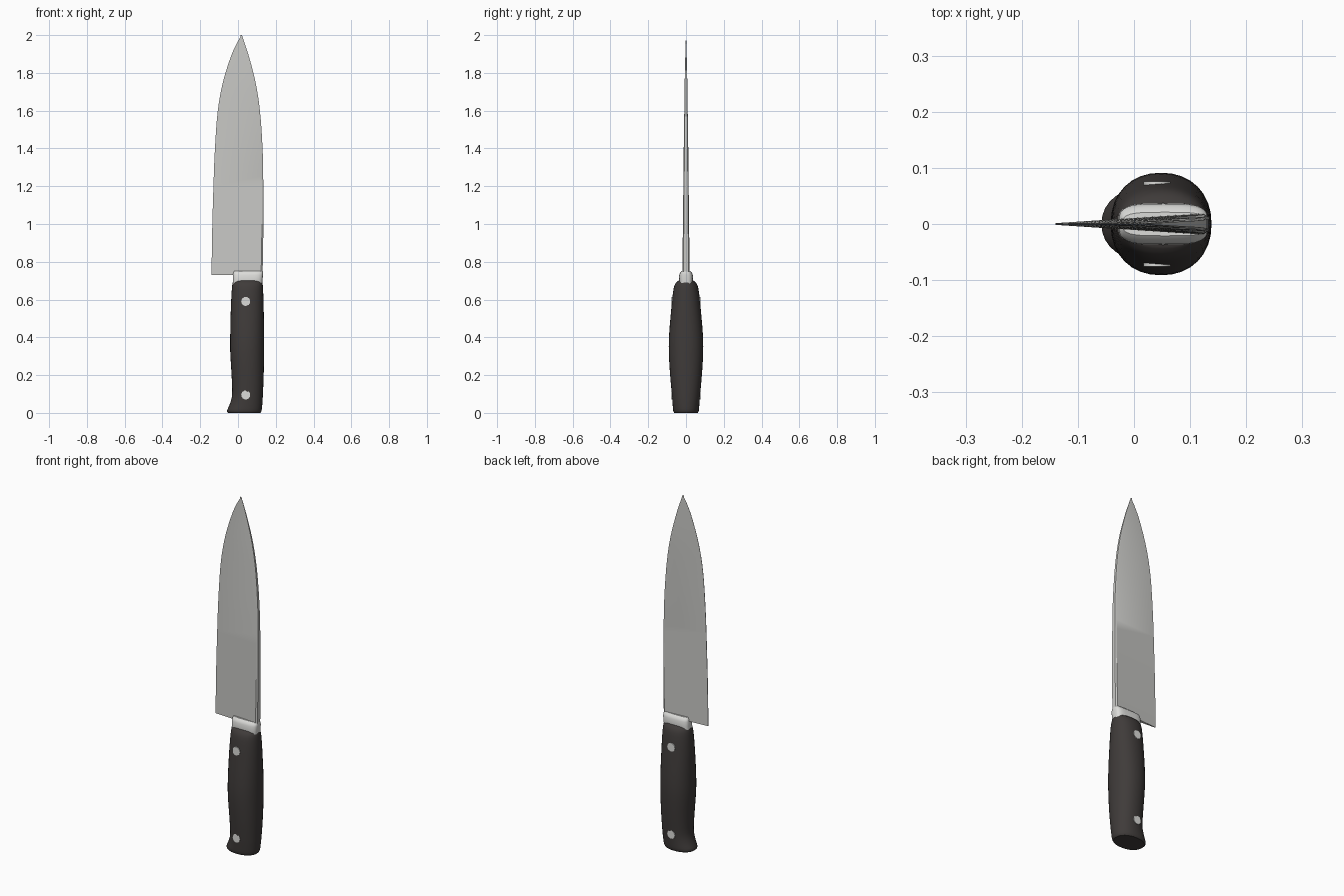
import bpy, bmesh, math
from mathutils import Matrix

cube = bpy.data.objects.get("Cube")
if cube:
    bpy.data.objects.remove(cube, do_unlink=True)


def material(name, color):
    m = bpy.data.materials.new(name)
    m.use_nodes = True
    m.diffuse_color = (*color, 1)
    bsdf = m.node_tree.nodes["Principled BSDF"]
    bsdf.inputs["Base Color"].default_value = (*color, 1)
    return m


blade_steel = material("blade_steel", (0.58, 0.58, 0.56))
bright_steel = material("bright_steel", (0.72, 0.72, 0.70))
dark_grip = material("dark_grip", (0.05, 0.044, 0.042))


def add_object(name, bm, mat, angle=40):
    bmesh.ops.recalc_face_normals(bm, faces=bm.faces)
    mesh = bpy.data.meshes.new(name)
    bm.to_mesh(mesh)
    bm.free()
    mesh.materials.append(mat)
    obj = bpy.data.objects.new(name, mesh)
    bpy.context.collection.objects.link(obj)
    bpy.ops.object.select_all(action='DESELECT')
    obj.select_set(True)
    bpy.context.view_layer.objects.active = obj
    bpy.ops.object.shade_smooth_by_angle(angle=math.radians(angle))
    return obj


def refine(stations, steps):
    """Catmull-Rom subdivision of a list of equal-length tuples."""
    pts = [stations[0], *stations, stations[-1]]
    out = []
    for a, b, c, d in zip(pts, pts[1:], pts[2:], pts[3:]):
        for i in range(steps):
            t = i / steps
            out.append(tuple(
                q + t / 2 * (r - p + t * (2 * p - 5 * q + 4 * r - s + t * (3 * (q - r) + s - p)))
                for p, q, r, s in zip(a, b, c, d)))
    return out + [stations[-1]]


def loft(name, rings, mat, angle=40):
    bm = bmesh.new()
    loops = [[bm.verts.new(p) for p in ring] for ring in rings]
    for low, high in zip(loops, loops[1:]):
        for i in range(len(low)):
            j = (i + 1) % len(low)
            bm.faces.new((low[i], low[j], high[j], high[i]))
    bm.faces.new(loops[0])
    bm.faces.new(loops[-1])
    return add_object(name, bm, mat, angle)


def oval(z, left, right, half, power=1.0, sides=32):
    mid, rad = (left + right) / 2, (right - left) / 2
    ring = []
    for i in range(sides):
        a = math.tau * i / sides
        c, s = math.cos(a), math.sin(a)
        ring.append((mid + rad * math.copysign(abs(c) ** power, c),
                     half * math.copysign(abs(s) ** power, s), z))
    return ring


# Blade: wedge sections (height, cutting edge x, spine x, spine half thickness)
blade = [(0.73, -0.14, 0.13, 0.019), (0.95, -0.137, 0.134, 0.017),
         (1.2, -0.13, 0.134, 0.014), (1.4, -0.122, 0.13, 0.012),
         (1.6, -0.107, 0.116, 0.009), (1.75, -0.08, 0.093, 0.007),
         (1.88, -0.04, 0.06, 0.004), (1.95, -0.01, 0.038, 0.002),
         (2.0, 0.019, 0.021, 0.0005)]


def wedge(z, edge, spine, half):
    return [(edge, -half * 0.08, z), (spine - 0.008, -half, z), (spine, -half * 0.7, z),
            (spine, half * 0.7, z), (spine - 0.008, half, z), (edge, half * 0.08, z)]


loft("blade", [wedge(*s) for s in refine(blade, 4)], blade_steel, 30)

# Bolster between blade and handle
bolster = [(0.685, -0.028, 0.128, 0.036), (0.705, -0.027, 0.13, 0.037),
           (0.73, -0.027, 0.132, 0.036), (0.743, -0.025, 0.132, 0.031),
           (0.752, -0.02, 0.13, 0.021)]
loft("bolster", [oval(*s, power=0.55) for s in bolster], bright_steel)

# Handle: swollen oval grip with a flared lip at the butt
handle = [(0.0, -0.052, 0.118, 0.062), (0.012, -0.058, 0.125, 0.068),
          (0.05, -0.042, 0.129, 0.071), (0.1, -0.031, 0.132, 0.075),
          (0.2, -0.034, 0.136, 0.084), (0.32, -0.041, 0.138, 0.091),
          (0.42, -0.041, 0.138, 0.089), (0.55, -0.038, 0.136, 0.078),
          (0.65, -0.033, 0.133, 0.067), (0.685, -0.029, 0.13, 0.056),
          (0.7, -0.025, 0.126, 0.04)]
loft("handle", [oval(*s, power=0.92) for s in refine(handle, 3)], dark_grip)

# Rivets running through the handle
for name, z, depth in (("lower_rivet", 0.095, 0.152), ("upper_rivet", 0.59, 0.152)):
    bm = bmesh.new()
    bmesh.ops.create_cone(bm, cap_ends=True, segments=16, radius1=0.024, radius2=0.024,
                          depth=depth,
                          matrix=Matrix.Translation((0.041, 0, z)) @ Matrix.Rotation(math.pi / 2, 4, 'X'))
    add_object(name, bm, bright_steel)
